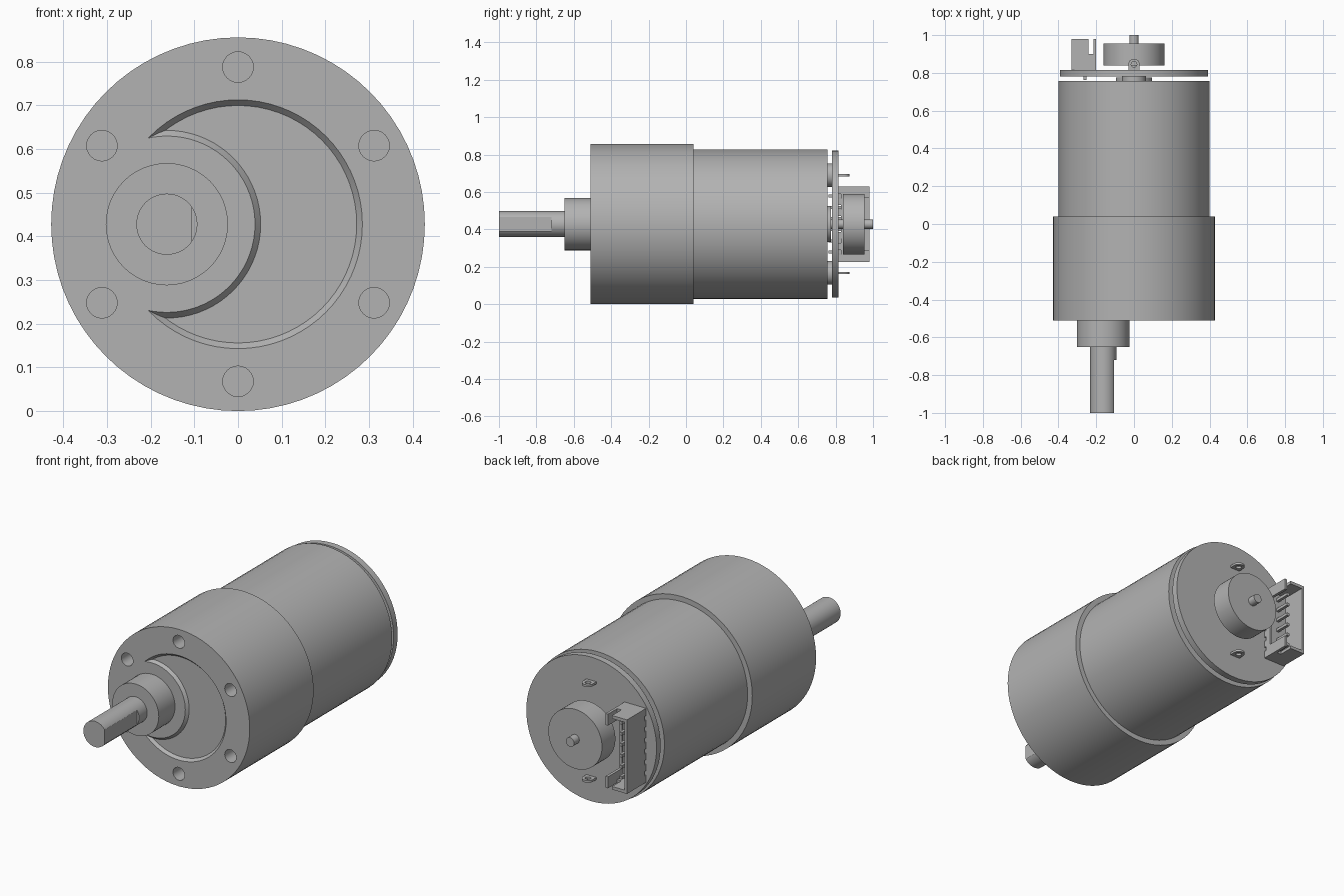
import bpy, bmesh, math
from mathutils import Vector

if "Cube" in bpy.data.objects:
    bpy.data.objects.remove(bpy.data.objects["Cube"])

ZC = 0.428            # height of the motor axis
SX = -0.163           # sideways offset of the output shaft

grey = bpy.data.materials.new("metal grey")
grey.diffuse_color = (0.45, 0.45, 0.45, 1)
grey.use_nodes = True
grey.node_tree.nodes["Principled BSDF"].inputs["Base Color"].default_value = grey.diffuse_color


def finish(name, bm):
    bmesh.ops.recalc_face_normals(bm, faces=bm.faces)
    me = bpy.data.meshes.new(name)
    bm.to_mesh(me)
    bm.free()
    me.materials.append(grey)
    ob = bpy.data.objects.new(name, me)
    bpy.context.collection.objects.link(ob)
    return ob


def prism(name, ring0, ring1):
    """Solid between two matching point loops."""
    bm = bmesh.new()
    a = [bm.verts.new(p) for p in ring0]
    b = [bm.verts.new(p) for p in ring1]
    n = len(a)
    bm.faces.new(a)
    bm.faces.new(b[::-1])
    for i in range(n):
        bm.faces.new((a[i], b[i], b[(i + 1) % n], a[(i + 1) % n]))
    return finish(name, bm)


def cyl(name, x, z, y0, y1, r, r1=None, seg=48):
    """Cylinder or cone along y."""
    def ring(y, rad):
        return [(x + rad * math.cos(2 * math.pi * i / seg), y,
                 z + rad * math.sin(2 * math.pi * i / seg)) for i in range(seg)]
    return prism(name, ring(y0, r), ring(y1, r if r1 is None else r1))


def box(name, x0, x1, y0, y1, z0, z1):
    c = [(x0, y0), (x1, y0), (x1, y1), (x0, y1)]
    return prism(name, [(x, y, z0) for x, y in c], [(x, y, z1) for x, y in c])


def cut(ob, *cutters):
    """Subtract the cutters and remove them."""
    for c in cutters:
        c.hide_render = True
        m = ob.modifiers.new("cut", 'BOOLEAN')
        m.operation, m.solver, m.object = 'DIFFERENCE', 'EXACT', c
        bpy.ops.object.select_all(action='DESELECT')
        ob.select_set(True)
        bpy.context.view_layer.objects.active = ob
        bpy.ops.object.modifier_apply(modifier=m.name)
        bpy.data.objects.remove(c)


# Gearbox with six screw holes and a crescent recess
gearbox = cyl("gearbox", 0, ZC, -0.51, 0.04, 0.428, seg=72)
crescent = cyl("crescent_cutter", 0, ZC, -0.525, -0.495, 0.298, 0.272, seg=72)
cut(crescent, cyl("island_cutter", SX, ZC, -0.54, -0.48, 0.176, 0.228, seg=72))
cut(gearbox, crescent)
for i in range(6):
    a = math.radians(30 + 60 * i)
    cut(gearbox, cyl("hole_cutter", 0.36 * math.cos(a), ZC + 0.36 * math.sin(a),
                     -0.6, -0.40, 0.035, seg=24))

# Output boss and D-shaped shaft
cyl("output_boss", SX, ZC, -0.65, -0.505, 0.14)
shaft = cyl("output_shaft", SX, ZC, -1.0, -0.64, 0.07)
cut(shaft, box("flat_cutter", -0.105, 0.0, -1.1, -0.72, 0.2, 0.7))

# Motor can, rear bearing boss, encoder board
cyl("motor_can", 0, ZC, 0.035, 0.757, 0.40, seg=72)
cyl("rear_bearing", 0, ZC, 0.75, 0.775, 0.096)
cyl("encoder_board", 0, ZC, 0.78, 0.815, 0.393, seg=72)

# Encoder magnet on the rear shaft
cyl("rear_shaft", 0, ZC, 0.75, 1.0, 0.025, seg=24)
cyl("magnet_disc", 0, ZC, 0.84, 0.955, 0.162, seg=64)

# Solder lugs with insulating bases
for s, side in ((1, "upper"), (-1, "lower")):
    z = ZC + 0.261 * s
    cyl(side + "_terminal_base", 0, z, 0.75, 0.78, 0.063, seg=32)
    outline = [(0.03, 0.755)] + [(0.03 * math.cos(math.pi * i / 12), 0.845 + 0.03 * math.sin(math.pi * i / 12))
                                 for i in range(13)] + [(-0.03, 0.755)]
    lug = prism(side + "_lug", [(x, y, z - 0.006) for x, y in outline],
                [(x, y, z + 0.006) for x, y in outline])
    hole = [(0.015 * math.cos(math.pi * i / 8), 0.845 + 0.015 * math.sin(math.pi * i / 8)) for i in range(16)]
    cut(lug, prism("lug_cutter", [(x, y, z - 0.05) for x, y in hole],
                   [(x, y, z + 0.05) for x, y in hole]))

# Six-pin connector housing, open to the rear and slotted on the inner side
Z0, Z1 = ZC - 0.202, ZC + 0.202
housing = box("connector_housing", -0.33, -0.2, 0.812, 0.98, Z0, Z1)
cut(housing,
    box("cavity_cutter", -0.315, -0.215, 0.85, 1.1, Z0 + 0.017, Z1 - 0.017),
    box("end_slot_cutter", -0.24, -0.2151, 0.90, 1.1, 0, 1),
    box("side_slot_cutter", -0.25, -0.1, 0.86, 1.1, ZC - 0.14, ZC + 0.14))

# Connector pins and the small vents under the housing
for i in range(6):
    z = ZC + 0.06 * (i - 2.5)
    cut(housing, box("vent_cutter", -0.4, -0.1, 0.80, 0.828, z - 0.012, z + 0.012))
    box("connector_pin_%d" % (i + 1), -0.268, -0.252, 0.763, 0.935, z - 0.008, z + 0.008)

# Smooth round surfaces, keep edges sharp
bpy.ops.object.select_all(action='SELECT')
bpy.context.view_layer.objects.active = gearbox
bpy.ops.object.shade_smooth_by_angle(angle=math.radians(30))
